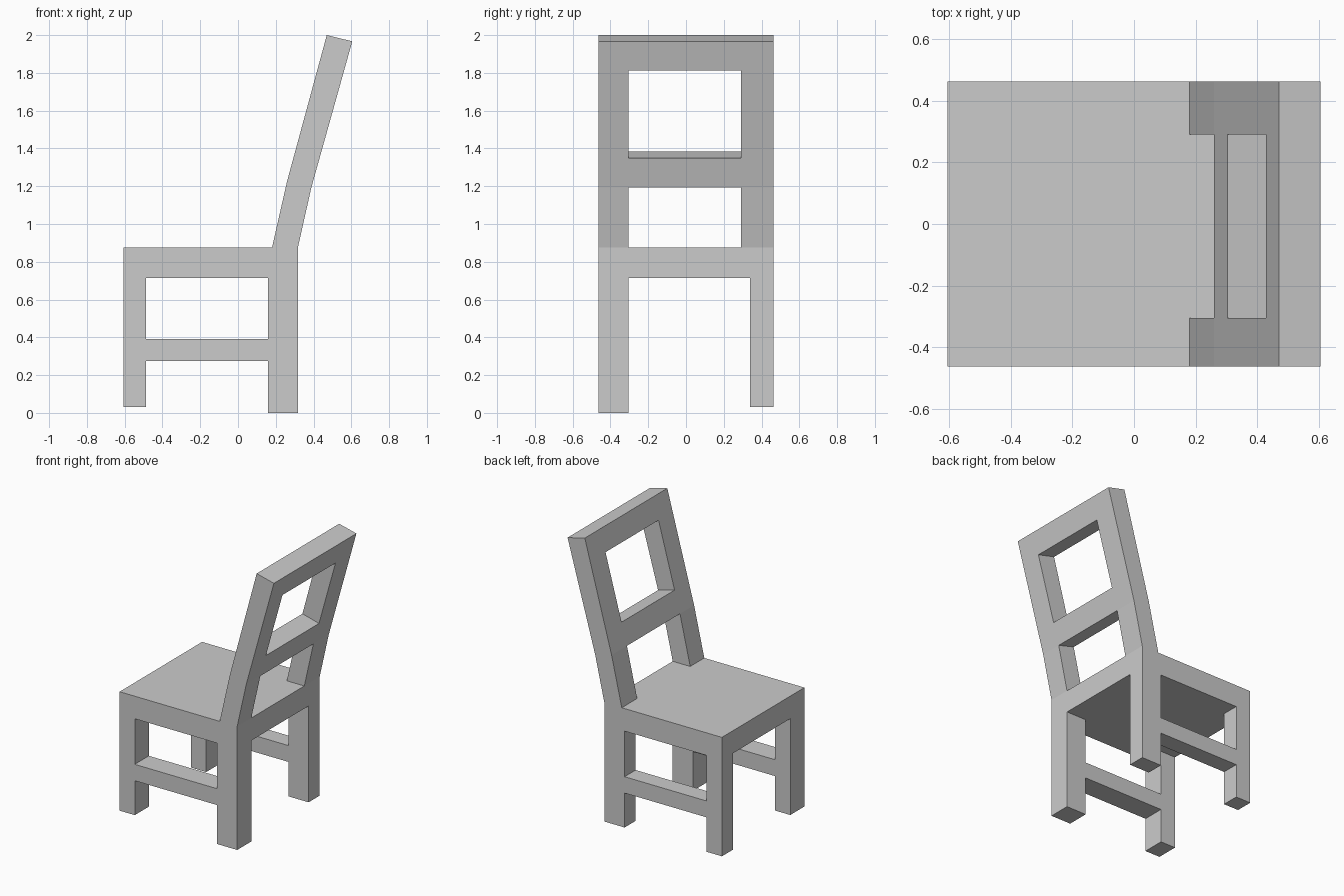
import bpy, bmesh

if "Cube" in bpy.data.objects:
    bpy.data.objects.remove(bpy.data.objects["Cube"])


def prism(name, profile, y0, y1):
    """Extrude an (x, z) side profile from y0 to y1."""
    bm = bmesh.new()
    face = bm.faces.new([bm.verts.new((x, y0, z)) for x, z in profile])
    ext = bmesh.ops.extrude_face_region(bm, geom=[face])
    verts = [v for v in ext["geom"] if isinstance(v, bmesh.types.BMVert)]
    bmesh.ops.translate(bm, verts=verts, vec=(0, y1 - y0, 0))
    bmesh.ops.recalc_face_normals(bm, faces=bm.faces)
    mesh = bpy.data.meshes.new(name)
    bm.to_mesh(mesh)
    bm.free()
    obj = bpy.data.objects.new(name, mesh)
    bpy.context.collection.objects.link(obj)
    return obj


def box(name, x0, x1, y0, y1, z0, z1):
    return prism(name, [(x0, z0), (x1, z0), (x1, z1), (x0, z1)], y0, y1)


FRONT, REAR, SIDE = -0.605, 0.317, 0.462
SEAT_LOW, SEAT_TOP = 0.715, 0.875
LEG_FRONT, LEG_REAR = -0.486, 0.158   # inner x faces of the legs

# Seat slab
box("seat", FRONT, REAR, -SIDE, SIDE, SEAT_LOW, SEAT_TOP)

# Legs and side stretchers; the right rear leg is slightly longer
for side, y0, y1, rear_z in (("right", -SIDE, -0.304, 0.0),
                             ("left", 0.338, SIDE, 0.032)):
    box(f"front_leg_{side}", FRONT, LEG_FRONT, y0, y1, 0.032, SEAT_LOW)
    box(f"rear_leg_{side}", LEG_REAR, REAR, y0, y1, rear_z, SEAT_LOW)
    box(f"stretcher_{side}", LEG_FRONT, LEG_REAR, y0, y1, 0.276, 0.392)

# Leaning back posts with a slight bend at the middle rail
bend_front, bend_rear = (0.26, 1.227), (0.388, 1.192)
top_front, top_rear = (0.47, 2.0), (0.605, 1.967)
post = [(0.18, SEAT_TOP), (REAR, SEAT_TOP), bend_rear,
        top_rear, top_front, bend_front]
POST_RIGHT, POST_LEFT = -0.304, 0.29
prism("back_post_right", post, -SIDE, POST_RIGHT)
prism("back_post_left", post, POST_LEFT, SIDE)


# Cross rails follow the lean of the upper posts
def along(a, b, t):
    return tuple(p + (q - p) * t for p, q in zip(a, b))


for name, t0, t1 in (("back_middle_rail", 0.0, 0.202),
                     ("back_top_rail", 0.80, 1.0)):
    prism(name, [along(bend_front, top_front, t0), along(bend_rear, top_rear, t0),
                 along(bend_rear, top_rear, t1), along(bend_front, top_front, t1)],
          POST_RIGHT, POST_LEFT)
